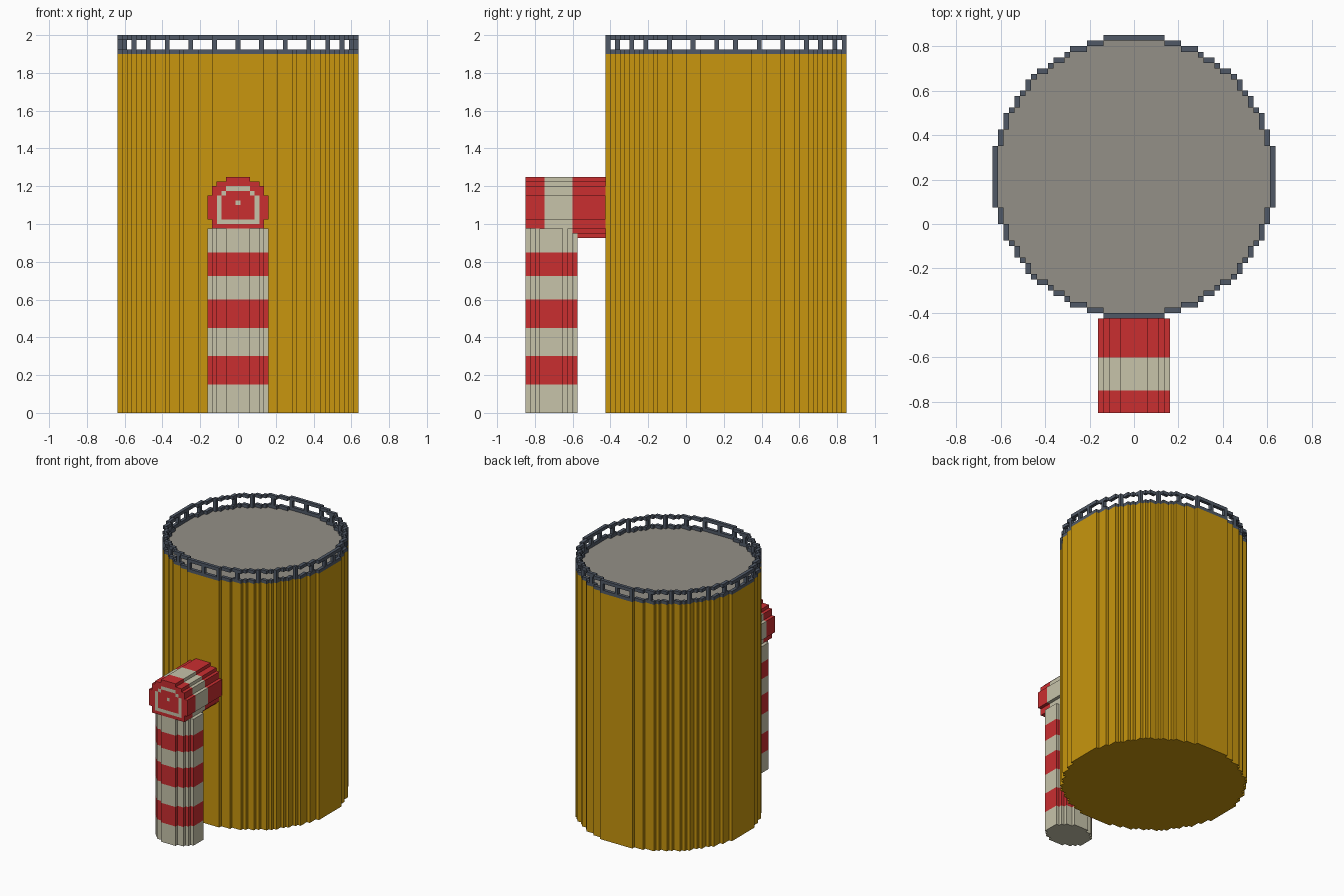
import bpy, bmesh, math

if "Cube" in bpy.data.objects:
    bpy.data.objects.remove(bpy.data.objects["Cube"], do_unlink=True)

V = 0.025  # block size


def material(name, rgb):
    lin = [((c / 255 + 0.055) / 1.055) ** 2.4 if c > 10 else c / 255 / 12.92 for c in rgb] + [1.0]
    m = bpy.data.materials.new(name)
    m.use_nodes = True
    m.diffuse_color = lin
    m.node_tree.nodes["Principled BSDF"].inputs["Base Color"].default_value = lin
    return m


YELLOW = material("ochre yellow", (200, 150, 14))
GREY = material("warm grey", (148, 144, 135))
SLATE = material("slate", (80, 89, 102))
RED = material("red", (202, 46, 48))
BEIGE = material("pale beige", (199, 195, 170))


def disc(rx, ry):
    """Block cells inside an ellipse with the given radii in blocks."""
    nx, ny = math.ceil(rx), math.ceil(ry)
    return {(i, j) for i in range(-nx, nx + 1) for j in range(-ny, ny + 1)
            if (i / rx) ** 2 + (j / ry) ** 2 <= 1.0001}


def prism(name, cells, levels, colours, origin, axis="z", start=None, end=None,
          marks=(), mark_colour=None, tidy=True):
    """Extrude cells through levels, one colour per band; start/end colour the caps."""
    mats = []

    def slot(m):
        if m not in mats:
            mats.append(m)
        return mats.index(m)

    bm = bmesh.new()

    def quad(pts, m):
        co = []
        for a, b, h in pts:
            a, b = origin[0] + a * V, origin[1] + b * V
            co.append(bm.verts.new((a, b, h) if axis == "z" else (a, h, b)))
        if axis == "y":
            co.reverse()
        bm.faces.new(co).material_index = slot(m)

    for i, j in sorted(cells):
        c = [(i - .5, j - .5), (i + .5, j - .5), (i + .5, j + .5), (i - .5, j + .5)]
        # caps
        first = mark_colour if (i, j) in marks else (start or colours[0])
        quad([(a, b, levels[0]) for a, b in reversed(c)], first)
        quad([(a, b, levels[-1]) for a, b in c], end or colours[-1])
        # exposed sides, band by band
        for k, (di, dj) in enumerate([(0, -1), (1, 0), (0, 1), (-1, 0)]):
            if (i + di, j + dj) in cells:
                continue
            p, q = c[k], c[(k + 1) % 4]
            for lo, hi, m in zip(levels, levels[1:], colours):
                quad([(*p, lo), (*q, lo), (*q, hi), (*p, hi)], m)
    bmesh.ops.remove_doubles(bm, verts=bm.verts, dist=1e-4)
    if tidy:
        bmesh.ops.dissolve_limit(bm, angle_limit=0.01, verts=bm.verts, edges=bm.edges,
                                 delimit={"MATERIAL"})
    me = bpy.data.meshes.new(name)
    bm.to_mesh(me)
    bm.free()
    for m in mats:
        me.materials.append(m)
    ob = bpy.data.objects.new(name, me)
    bpy.context.collection.objects.link(ob)
    return ob


# Tank body with a grey roof
TANK = (0, 0.2125)
body = disc(25.5, 25.5)
prism("tank_body", body, [0, 1.9], [YELLOW], TANK, end=GREY)

# Railing: two rings and evenly spaced posts
rim = {(i, j) for i, j in body
       if not {(i + 1, j), (i - 1, j), (i, j + 1), (i, j - 1)} <= body}
prism("lower_rail", rim, [1.9, 1.925], [SLATE], TANK, tidy=False)
prism("upper_rail", rim, [1.975, 2.0], [SLATE], TANK, tidy=False)
quarter = [(0, 25), (5, 25), (10, 23), (15, 20), (19, 17), (22, 12), (24, 7), (25, 2)]
posts = {(sx * i, sy * j) for i, j in quarter for sx in (1, -1) for sy in (1, -1)}
prism("rail_posts", posts, [1.925, 1.975], [SLATE], TANK, tidy=False)

# Upright striped pipe
prism("upright_pipe", disc(6.5, 5.5), [0, .15, .3, .45, .6, .725, .85, .975],
      [BEIGE, RED] * 3 + [BEIGE], (0, -0.7125))

# Horizontal striped pipe into the tank, flat underneath where it meets the upright
HEAD = (0, 1.0875)
tube = disc(6.5, 6.5)
hood = {c for c in tube if c[1] >= -4}
# Painted ring and centre dot on the front end
ring = {(s * 4, j) for s in (1, -1) for j in range(-2, 3)}
ring |= {(i, -3) for i in range(-4, 5)} | {(-3, 3), (3, 3), (0, 1)}
ring |= {(i, 4) for i in range(-2, 3)}
prism("pipe_hood", hood, [-0.85, -0.75, -0.6], [RED, BEIGE], HEAD, axis="y",
      marks=ring, mark_colour=BEIGE, tidy=False)
prism("pipe_inlet", tube, [-0.6, -0.425], [RED], HEAD, axis="y")
